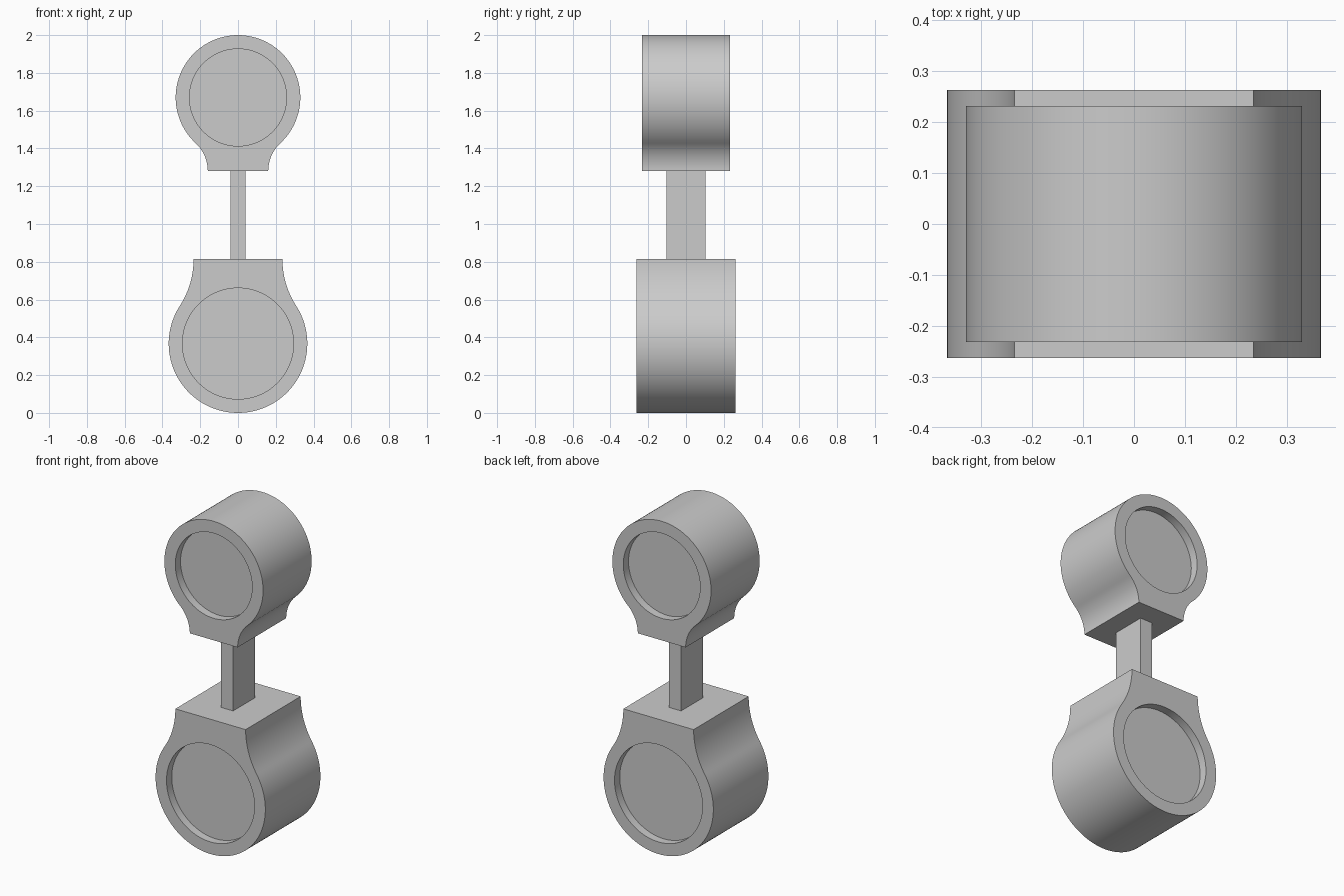
import bpy, bmesh
from math import sin, cos, atan2, pi, radians, hypot

cube = bpy.data.objects.get("Cube")
if cube:
    bpy.data.objects.remove(cube)

GREY = (0.6, 0.6, 0.6, 1)
grey = bpy.data.materials.new("plain grey")
grey.use_nodes = True
grey.diffuse_color = GREY
grey.node_tree.nodes["Principled BSDF"].inputs["Base Color"].default_value = GREY


def add_object(name, bm):
    bmesh.ops.recalc_face_normals(bm, faces=bm.faces)
    mesh = bpy.data.meshes.new(name)
    bm.to_mesh(mesh)
    bm.free()
    mesh.materials.append(grey)
    obj = bpy.data.objects.new(name, mesh)
    bpy.context.collection.objects.link(obj)
    return obj


def arc(cx, cz, r, a0, a1, n):
    """Points on an arc, without its first one."""
    angles = [a0 + (a1 - a0) * i / n for i in range(1, n + 1)]
    return [(cx + r * cos(a), cz + r * sin(a)) for a in angles]


def outline(r, neck, height):
    """Round body whose concave fillets flow into a flat neck end."""
    fillet = (neck**2 + height**2 - r**2) / (2 * (r - neck))
    touch = atan2(height, neck + fillet)
    half = [(neck * i / 8, height) for i in range(9)]
    half += arc(neck + fillet, height, fillet, pi, pi + touch, 14)
    half += arc(0, 0, r, touch, -pi / 2, 44)
    return half + [(-x, z) for x, z in reversed(half[1:-1])]


def housing(name, z0, r, window, neck, height, depth, recess, up):
    outer = outline(r, neck, height)
    inner = [(x * window / hypot(x, z), z * window / hypot(x, z)) for x, z in outer]
    bm = bmesh.new()
    # Rings from the front window floor, round the outside, to the back floor
    stations = [(inner, recess - depth), (inner, -depth), (outer, -depth),
                (outer, depth), (inner, depth), (inner, depth - recess)]
    rings = [[bm.verts.new((x, y, z0 + up * z)) for x, z in pts]
             for pts, y in stations]
    for a, b in zip(rings, rings[1:]):
        for i in range(len(a)):
            bm.faces.new((a[i - 1], a[i], b[i], b[i - 1]))
    bm.faces.new(rings[0])
    bm.faces.new(rings[-1])
    obj = add_object(name, bm)
    bpy.ops.object.select_all(action='DESELECT')
    obj.select_set(True)
    bpy.context.view_layer.objects.active = obj
    bpy.ops.object.shade_smooth_by_angle(angle=radians(30))


# Two round housings, necks facing each other
housing("lower_housing", 0.367, 0.367, 0.294, 0.235, 0.448, 0.263, 0.05, 1)
housing("upper_housing", 1.67, 0.33, 0.257, 0.16, 0.39, 0.232, 0.05, -1)

# Flat bar joining the necks
bm = bmesh.new()
bmesh.ops.create_cube(bm, size=1)
bmesh.ops.scale(bm, vec=(0.08, 0.208, 0.465), verts=bm.verts)
bmesh.ops.translate(bm, vec=(0, 0, 1.0475), verts=bm.verts)
add_object("connecting_bar", bm)
